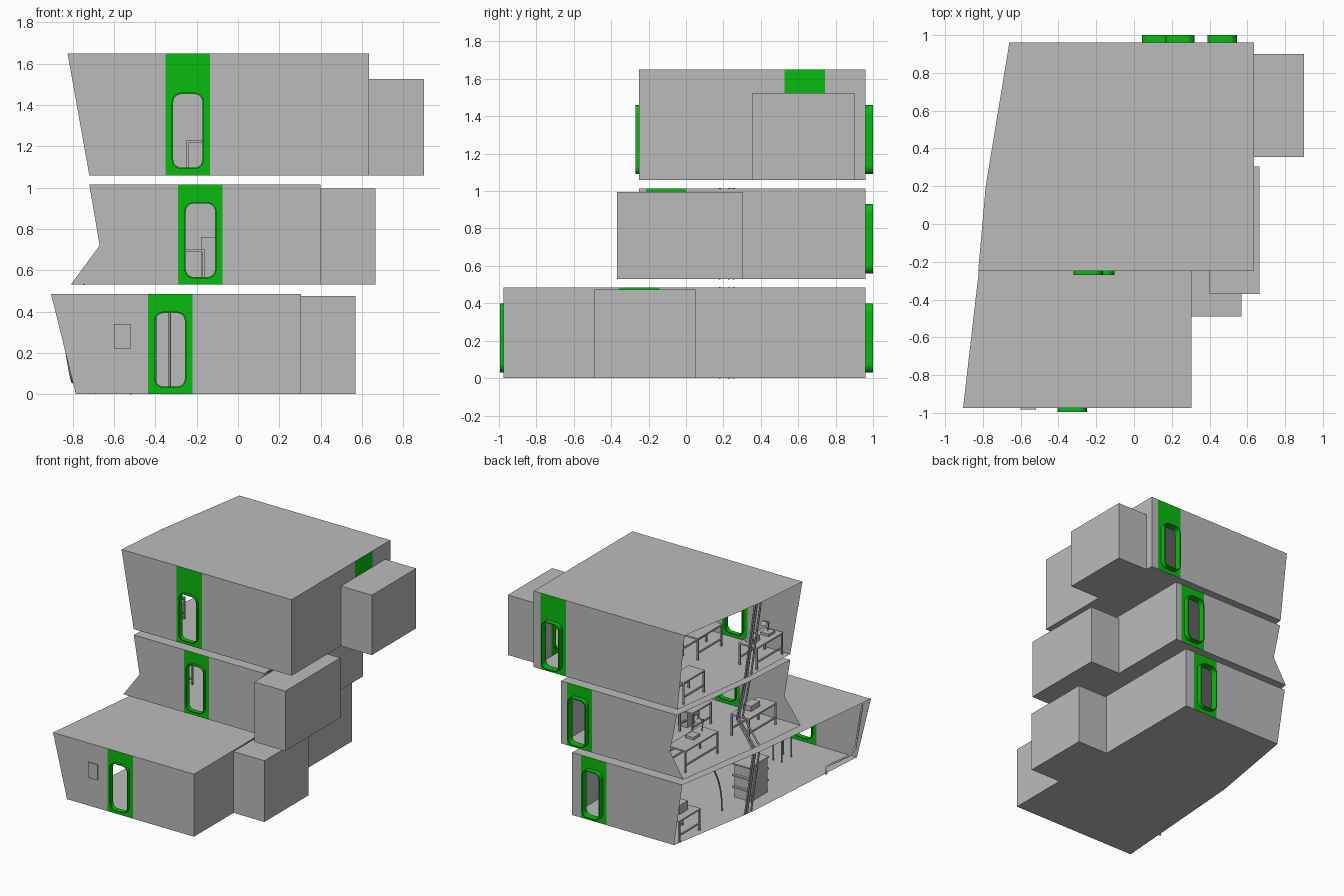
import bpy, bmesh, math
from mathutils import Vector

if "Cube" in bpy.data.objects:
    bpy.data.objects.remove(bpy.data.objects["Cube"])


def material(name, rgb):
    m = bpy.data.materials.new(name)
    m.use_nodes = True
    m.diffuse_color = (*rgb, 1)
    m.node_tree.nodes["Principled BSDF"].inputs["Base Color"].default_value = (*rgb, 1)
    return m


GREY = material("light grey", (0.5, 0.5, 0.5))
GREEN = material("door green", (0.003, 0.5, 0.005))


def finish(name, bm, mat, recalc=True):
    if recalc:
        bmesh.ops.recalc_face_normals(bm, faces=bm.faces)
    mesh = bpy.data.meshes.new(name)
    bm.to_mesh(mesh)
    bm.free()
    mesh.materials.append(mat)
    obj = bpy.data.objects.new(name, mesh)
    bpy.context.scene.collection.objects.link(obj)
    return obj


def polygons(name, polys, mat=GREY):
    bm = bmesh.new()
    for poly in polys:
        bm.faces.new([bm.verts.new(p) for p in poly])
    bmesh.ops.remove_doubles(bm, verts=bm.verts, dist=0.0005)
    return finish(name, bm, mat)


def add_box(bm, lo, hi):
    verts = bmesh.ops.create_cube(bm, size=1)["verts"]
    for v in verts:
        v.co = Vector([lo[i] + (v.co[i] + 0.5) * (hi[i] - lo[i]) for i in range(3)])


def boxes(name, pairs, mat=GREY):
    bm = bmesh.new()
    for lo, hi in pairs:
        add_box(bm, lo, hi)
    return finish(name, bm, mat)


def pipe(name, points, radius=0.006):
    curve = bpy.data.curves.new(name, "CURVE")
    curve.dimensions = "3D"
    curve.bevel_depth = radius
    curve.bevel_resolution = 1
    curve.use_fill_caps = True
    spline = curve.splines.new("POLY")
    spline.points.add(len(points) - 1)
    for p, co in zip(spline.points, points):
        p.co = (*co, 1)
    curve.materials.append(GREY)
    obj = bpy.data.objects.new(name, curve)
    bpy.context.scene.collection.objects.link(obj)


def rounded_rect(cu, cv, w, h, r, steps=5):
    loop = []
    for k, (su, sv) in enumerate([(1, 1), (-1, 1), (-1, -1), (1, -1)]):
        for i in range(steps + 1):
            a = math.pi / 2 * (k + i / steps)
            loop.append((cu + su * (w / 2 - r) + r * math.cos(a),
                         cv + sv * (h / 2 - r) + r * math.sin(a)))
    return loop


def door(name, place, centre, z0, z1, depth):
    """Full height green panel with a rounded opening and a projecting rim."""
    half = 0.108
    mid = z0 + 0.215
    hole = rounded_rect(centre, mid, 0.156, 0.37, 0.045)
    inner = rounded_rect(centre, mid, 0.142, 0.356, 0.039)
    bm = bmesh.new()
    outline = [(centre - half, z0), (centre + half, z0), (centre + half, z1), (centre - half, z1)]
    edges = []
    for loop in (outline, hole):
        vs = [bm.verts.new(place(u, v, 0)) for u, v in loop]
        edges += [bm.edges.new((vs[i - 1], vs[i])) for i in range(len(vs))]
    bmesh.ops.triangle_fill(bm, edges=edges, use_beauty=True)
    finish(name + "_panel", bm, GREEN)
    # Hollow rim
    bm = bmesh.new()
    rings = [[bm.verts.new(place(u, v, d)) for u, v in loop]
             for loop, d in ((hole, -0.015), (hole, depth), (inner, depth), (inner, -0.015))]
    n = len(hole)
    for k in range(4):
        a, b = rings[k], rings[(k + 1) % 4]
        for i in range(n):
            bm.faces.new((a[i - 1], a[i], b[i], b[i - 1]))
    finish(name + "_rim", bm, GREEN)


def end_wall(name, y, edge, right, centre, sign, depth):
    """Wall with a shaped open-side edge, interrupted by a door panel."""
    z0, z1 = edge[0][1], edge[-1][1]
    a, b = centre - 0.108, centre + 0.108
    polygons(name, [
        [(x, y, z) for x, z in edge] + [(a, y, z1), (a, y, z0)],
        [(b, y, z0), (right, y, z0), (right, y, z1), (b, y, z1)]])
    door(name + "_door", lambda u, v, d: (u, y + sign * d, v), centre, z0, z1, depth)


def storey(name, zs, back, bend, front, y_front, right, doors, pod):
    y_back, y_bend = 0.96, 0.2
    z0, z1 = zs[0], zs[-1]
    # Floor and roof slabs follow the bent open side
    for part, k in (("floor", 0), ("roof", -1)):
        z = zs[k]
        polygons(f"{name}_{part}", [[(right, y_front, z), (right, y_back, z), (back[k], y_back, z),
                                     (bend[k], y_bend, z), (front[k], y_front, z)]])
    end_wall(name + "_front_wall", y_front, list(zip(front, zs)), right, doors[0], -1, 0.02)
    end_wall(name + "_back_wall", y_back, list(zip(back, zs)), right, doors[1], 1, 0.04)
    # Side wall and its projecting pod
    c, (px, p0, p1, pz) = doors[2], pod
    polygons(name + "_side_wall", [
        [(right, s, z0), (right, t, z0), (right, t, z1), (right, s, z1)]
        for s, t in ((y_front, c - 0.108), (c + 0.108, y_back))])
    door(name + "_side_door", lambda u, v, d: (right + d, u, v), c, z0, z1, 0.02)
    ring = [(right, p0), (px, p0), (px, p1), (right, p1)]
    faces = [[(x, y, z) for x, y in ring] for z in (z0, pz)]
    faces += [[(*ring[i], z0), (*ring[i + 1], z0), (*ring[i + 1], pz), (*ring[i], pz)] for i in range(3)]
    polygons(name + "_pod", faces)
    # Paired posts along the open side
    for i, dy in enumerate((-0.02, 0.03, 0.055)):
        pipe(f"{name}_post_{i}", [(x + 0.015, y_bend + dy, z) for x, z in zip(bend, zs)], 0.007)


storey("lower", (0, 0.485), (-0.57, -0.64), (-0.70, -0.77), (-0.785, -0.905),
       -0.975, 0.305, (-0.328, 0.12, -0.25), (0.57, -0.49, 0.05, 0.475))
storey("middle", (0.53, 0.72, 1.015), (-0.65, -0.535, -0.595), (-0.765, -0.63, -0.69),
       (-0.81, -0.67, -0.72), -0.25, 0.40, (-0.182, 0.242, -0.105), (0.665, -0.37, 0.305, 0.995))
storey("upper", (1.06, 1.65), (-0.60, -0.66), (-0.70, -0.785), (-0.72, -0.825),
       -0.25, 0.635, (-0.243, 0.468, 0.635), (0.90, 0.355, 0.90, 1.525))


def table(name, x, y, z, w, d, h=0.17):
    t = 0.006
    parts = [((x - w / 2, y - d / 2, z + h - 0.012), (x + w / 2, y + d / 2, z + h))]
    for sx in (-1, 1):
        for sy in (-1, 1):
            cx, cy = x + sx * (w / 2 - t), y + sy * (d / 2 - t)
            parts.append(((cx - t, cy - t, z), (cx + t, cy + t, z + h)))
        cx = x + sx * (w / 2 - t)
        parts.append(((cx - t, y - d / 2, z + 0.05), (cx + t, y + d / 2, z + 0.06)))
    boxes(name, parts)


# Furniture: x, y, floor, width, depth
table("upper_back_table", -0.52, 0.74, 1.06, 0.14, 0.26)
table("upper_inner_table", -0.18, 0.06, 1.06, 0.14, 0.30)
table("upper_front_bench", -0.60, -0.06, 1.06, 0.16, 0.32)
table("middle_back_desk", -0.52, 0.66, 0.53, 0.16, 0.40)
table("middle_front_desk", -0.58, 0.0, 0.53, 0.16, 0.34)
table("middle_inner_table", -0.22, 0.2, 0.53, 0.12, 0.24)
table("lower_back_table", -0.50, 0.78, 0, 0.16, 0.26)

boxes("desk_equipment", [
    ((-0.62, -0.02, 1.23), (-0.55, 0.06, 1.27)), ((-0.64, -0.18, 1.23), (-0.57, -0.10, 1.25)),
    ((-0.54, 0.60, 0.70), (-0.47, 0.68, 0.72)), ((-0.60, -0.05, 0.70), (-0.53, 0.06, 0.74)),
    ((-0.52, 0.72, 0.17), (-0.42, 0.82, 0.24)), ((-0.18, 0.15, 0.53), (-0.10, 0.24, 0.76))])
boxes("lower_cabinet", [((-0.60, -0.14, 0), (-0.46, 0.06, 0.26))])
boxes("lower_shelves", [((-0.60, -0.16, z), (-0.45, 0.08, z + 0.01)) for z in (0.08, 0.17, 0.26)])
boxes("middle_chair", [((-0.42, 0.72, 0.62), (-0.34, 0.80, 0.63)),
                       ((-0.35, 0.72, 0.63), (-0.34, 0.80, 0.74)),
                       ((-0.385, 0.755, 0.53), (-0.375, 0.765, 0.62))])

# Desk lamps
for label, x, y, z in (("middle", -0.50, 0.52, 0.70), ("upper", -0.60, -0.14, 1.23)):
    pipe(label + "_lamp_arm", [(x, y, z), (x, y - 0.02, z + 0.08), (x, y + 0.04, z + 0.11)], 0.004)
    bm = bmesh.new()
    bmesh.ops.create_cone(bm, cap_ends=True, segments=12, radius1=0.025, radius2=0.01, depth=0.025)
    bmesh.ops.translate(bm, verts=bm.verts, vec=(x, y + 0.04, z + 0.10))
    finish(label + "_lamp_shade", bm, GREY)

# Lower storey pipework, handrail and arch
for i, (x, y) in enumerate(((-0.40, -0.6), (-0.33, -0.6), (-0.40, -0.72), (-0.33, -0.72))):
    pipe(f"lower_pole_{i}", [(x, y, 0), (x, y, 0.485)])
pipe("lower_rail", [(-0.77, -0.62, 0), (-0.77, -0.62, 0.06), (-0.80, -0.86, 0.06),
                    (-0.81, -0.92, 0.10), (-0.87, -0.92, 0.45)], 0.008)
pipe("lower_arch", [(-0.52, 0.58 - 0.28 * math.sin(a), 0.46 * math.cos(a))
                    for a in [math.pi / 2 * i / 8 for i in range(9)]])

# Access plate beside the lower door
boxes("access_plate", [((-0.60, -0.983, 0.22), (-0.52, -0.975, 0.34))])
